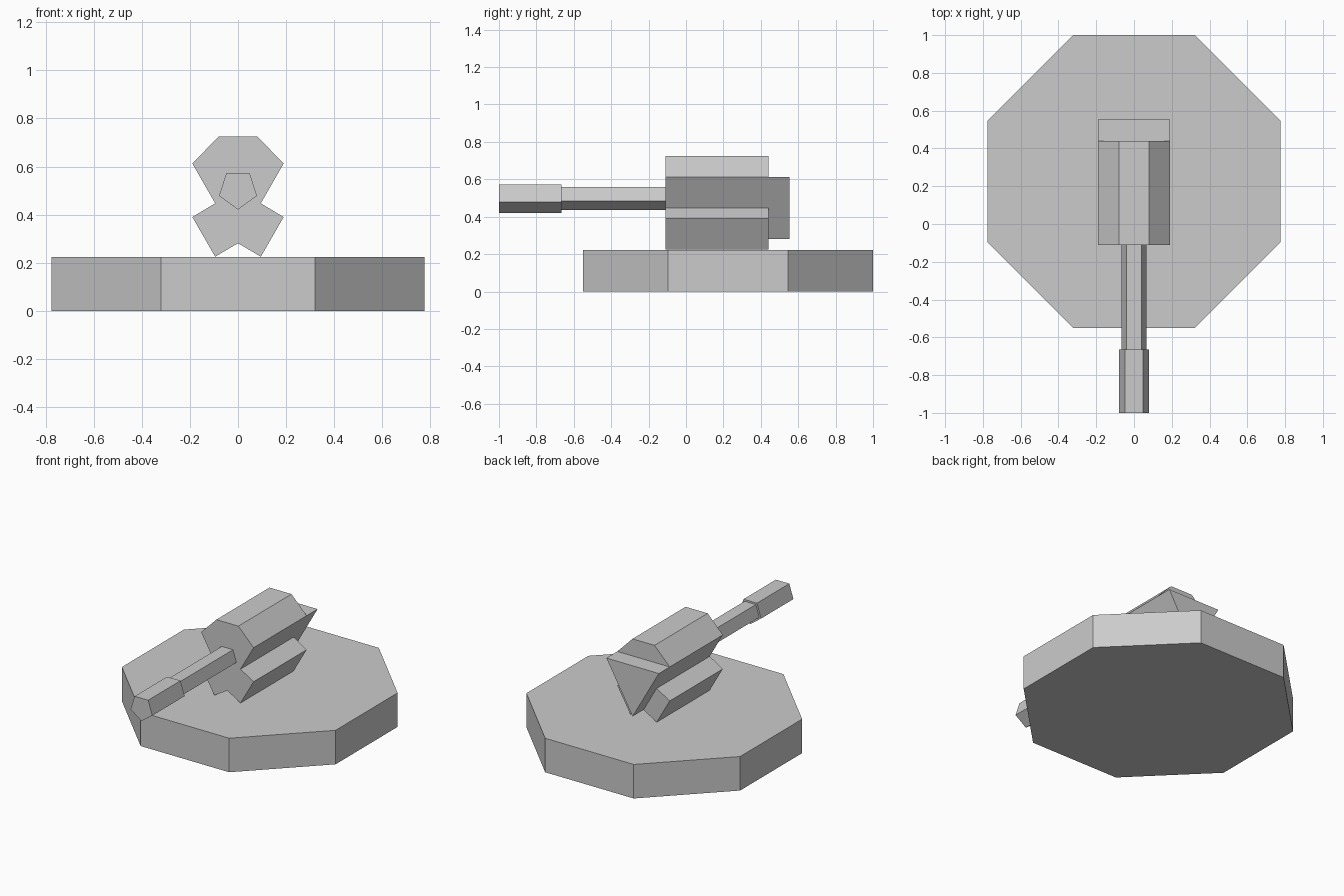
import bpy, bmesh, math

if "Cube" in bpy.data.objects:
    bpy.data.objects.remove(bpy.data.objects["Cube"])


def prism(name, profile, y0, y1):
    """Extrude an (x, z) outline along y from y0 to y1."""
    bm = bmesh.new()
    face = bm.faces.new([bm.verts.new((x, y0, z)) for x, z in profile])
    ext = bmesh.ops.extrude_face_region(bm, geom=[face], use_keep_orig=True)
    for v in ext["geom"]:
        if isinstance(v, bmesh.types.BMVert):
            v.co.y = y1
    bmesh.ops.recalc_face_normals(bm, faces=bm.faces)
    mesh = bpy.data.meshes.new(name)
    bm.to_mesh(mesh)
    bm.free()
    obj = bpy.data.objects.new(name, mesh)
    bpy.context.collection.objects.link(obj)
    return obj


def pentagon(radius, cz):
    """Five-sided outline with its point facing down."""
    angles = [-math.pi / 2 + i * math.tau / 5 for i in range(5)]
    return [(radius * math.cos(a), cz + radius * math.sin(a)) for a in angles]


# Octagonal base
bpy.ops.mesh.primitive_cylinder_add(
    vertices=8, radius=0.775 / math.cos(math.pi / 8), depth=0.223,
    location=(0, 0.225, 0.1115), rotation=(0, 0, math.pi / 8))
bpy.context.object.name = "turret_base"

# Gun body: sloped roof on top, two splayed blocks below
right_half = [(0.08, 0.725), (0.19, 0.613), (0.095, 0.447),
              (0.19, 0.39), (0.095, 0.225)]
left_half = [(-x, z) for x, z in reversed(right_half)]
prism("gun_body", right_half + [(0, 0.281)] + left_half, -0.11, 0.44)

# Triangular core showing behind the body
prism("rear_core", [(-0.19, 0.613), (0.19, 0.613), (0, 0.281)], 0.44, 0.553)

# Five-sided barrel and thicker muzzle
prism("barrel", pentagon(0.069, 0.504), -0.665, -0.11)
prism("muzzle", pentagon(0.083, 0.504), -1.0, -0.665)
